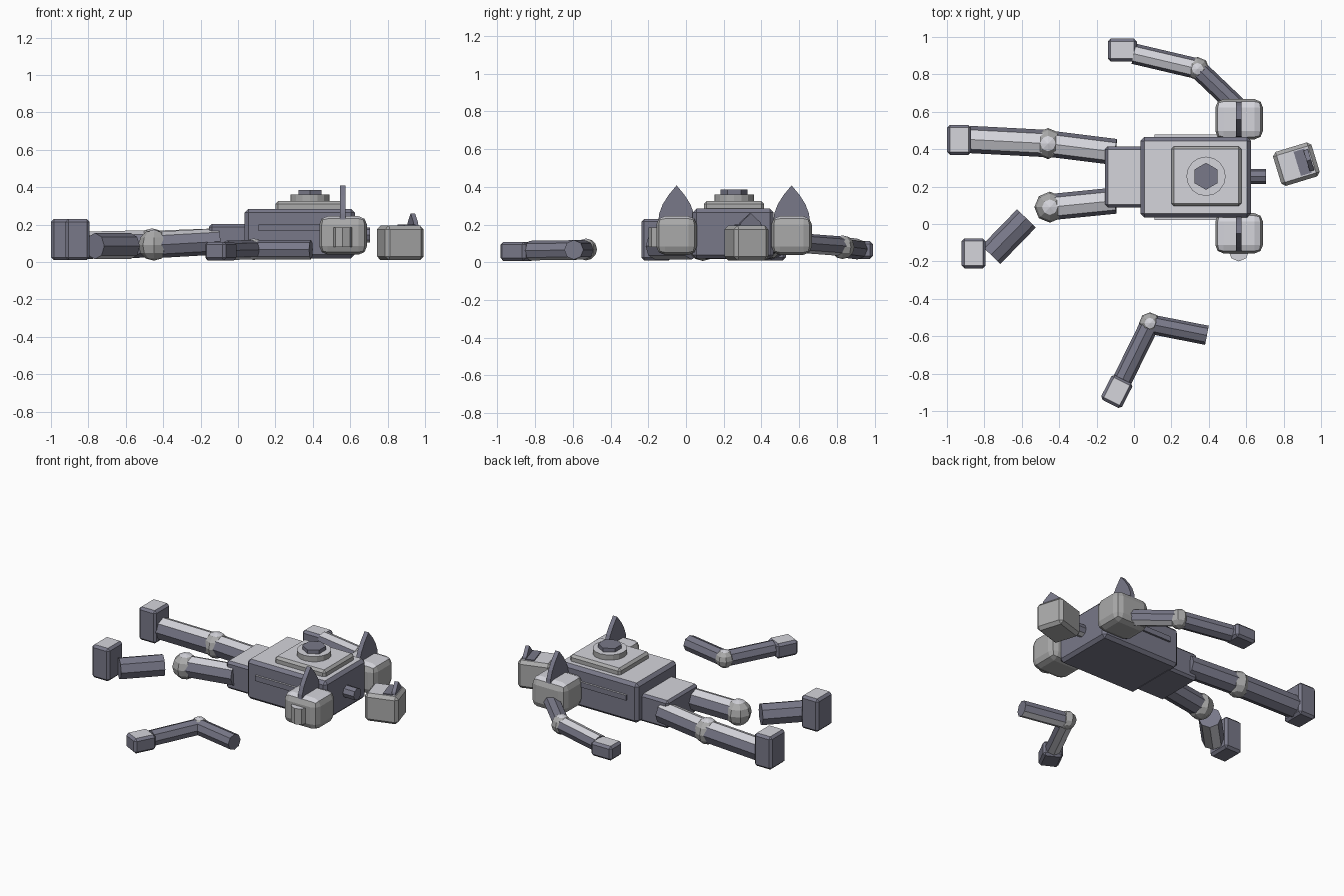
import bpy, bmesh, math
from mathutils import Matrix, Vector

cube = bpy.data.objects.get("Cube")
if cube:
    bpy.data.objects.remove(cube)


def material(name, colour):
    m = bpy.data.materials.new(name)
    m.use_nodes = True
    m.diffuse_color = (*colour, 1)
    m.node_tree.nodes["Principled BSDF"].inputs["Base Color"].default_value = (*colour, 1)
    return m


PALE = material("pale_upper_faces", (0.66, 0.66, 0.71))
MID = material("mid_grey", (0.40, 0.40, 0.40))
DARK = material("dark_blue_grey", (0.19, 0.19, 0.25))


def finish(name, bm, side, top=PALE):
    """Faces that look upward take the top colour, the rest the side colour."""
    bmesh.ops.recalc_face_normals(bm, faces=bm.faces)
    bm.normal_update()
    for f in bm.faces:
        f.material_index = int(f.normal.z > 0.75)
    mesh = bpy.data.meshes.new(name)
    bm.to_mesh(mesh)
    bm.free()
    mesh.materials.append(side)
    mesh.materials.append(top)
    obj = bpy.data.objects.new(name, mesh)
    bpy.context.collection.objects.link(obj)
    return obj


def box(name, centre, size, side=DARK, bevel=0.015, segments=1, turn=0, top=PALE):
    bm = bmesh.new()
    bmesh.ops.create_cube(bm, size=1, matrix=Matrix.Diagonal((*size, 1)))
    if bevel:
        bmesh.ops.bevel(bm, geom=bm.edges[:], offset=bevel, segments=segments,
                        profile=0.5, affect='EDGES')
    bm.transform(Matrix.Translation(centre) @ Matrix.Rotation(math.radians(turn), 4, 'Z'))
    return finish(name, bm, side, top)


def rod(name, start, end, radius, side=DARK, sides=8, top=PALE):
    a, b = Vector(start), Vector(end)
    d = b - a
    bm = bmesh.new()
    bmesh.ops.create_cone(bm, cap_ends=True, segments=sides, radius1=radius, radius2=radius,
                          depth=d.length)
    spin = d.to_track_quat('Z', 'Y').to_matrix().to_4x4()
    if abs(d.x) + abs(d.y) < 0.001:
        spin = Matrix.Identity(4)
    bm.transform(Matrix.Translation((a + b) / 2) @ spin)
    return finish(name, bm, side, top)


def ball(name, centre, radius):
    bm = bmesh.new()
    bmesh.ops.create_uvsphere(bm, u_segments=8, v_segments=6, radius=radius,
                              matrix=Matrix.Translation(centre))
    return finish(name, bm, MID)


def blade(name, origin, profile, thickness, side, turn=0):
    """Flat plate whose (y, z) outline is extruded along x."""
    bm = bmesh.new()
    face = bm.faces.new([bm.verts.new((-thickness / 2, y, z)) for y, z in profile])
    ext = bmesh.ops.extrude_face_region(bm, geom=[face])
    bmesh.ops.translate(bm, vec=(thickness, 0, 0),
                        verts=[v for v in ext["geom"] if isinstance(v, bmesh.types.BMVert)])
    bm.transform(Matrix.Translation(origin) @ Matrix.Rotation(math.radians(turn), 4, 'Z'))
    return finish(name, bm, side)


MIDLINE = 0.255

# Torso, pelvis and neck
box("torso", (0.33, 0.25, 0.152), (0.59, 0.43, 0.265), bevel=0.02)
box("pelvis", (-0.04, 0.252, 0.11), (0.23, 0.325, 0.185))
box("torso_side_rail", (0.34, 0.25, 0.182), (0.46, 0.455, 0.035), bevel=0)
rod("neck", (0.6, MIDLINE, 0.145), (0.705, MIDLINE, 0.145), 0.04)

# Chest plate with its round emblem base and hexagonal core
box("chest_plate", (0.387, MIDLINE, 0.295), (0.375, 0.32, 0.06), MID)
rod("chest_disc", (0.385, MIDLINE, 0.31), (0.385, MIDLINE, 0.36), 0.105, MID, 16)
rod("chest_core", (0.385, MIDLINE, 0.35), (0.385, MIDLINE, 0.385), 0.072, DARK, 6, DARK)

# Shoulders, each with an upright pointed fin
half = [(0.098 * (1 - t * t), 0.21 + 0.195 * t) for t in (0, 0.25, 0.5, 0.75)]
ogive = half + [(0, 0.408)] + [(-y, z) for y, z in reversed(half)]
for label, s in (("left", 1), ("right", -1)):
    y = MIDLINE + 0.305 * s
    box(label + "_shoulder", (0.562, y, 0.142), (0.255, 0.215, 0.205), MID, 0.045, 2)
    blade(label + "_shoulder_fin", (0.56, y, 0), ogive, 0.03, DARK)
rod("right_shoulder_socket", (0.56, -0.145, 0.08), (0.56, -0.145, 0.185), 0.055, MID)

# Severed head with visor and crest
TURN = 17
head = Vector((0.868, 0.32, 0.102))
spin = Matrix.Rotation(math.radians(TURN), 3, 'Z')
box("head", head, (0.215, 0.19, 0.185), MID, 0.02, turn=TURN)
box("visor", head + spin @ Vector((0.035, 0, 0.095)), (0.06, 0.135, 0.009), DARK, 0, turn=TURN,
    top=DARK)
crest = [(0.06, 0.19), (0.055, 0.21), (0, 0.26), (-0.055, 0.21), (-0.06, 0.19)]
at = head + spin @ Vector((0.07, 0, 0))
blade("head_crest", (at.x, at.y, 0), crest, 0.025, DARK, TURN)

# Legs: the left is whole, the right is broken below the knee
knees = {"left": (-0.46, 0.43, 0.097), "right": (-0.45, 0.09, 0.09)}
hips = {"left": (-0.1, 0.385, 0.11), "right": (-0.1, 0.125, 0.11)}
feet = {"left": (-0.935, 0.45, 0.12), "right": (-0.857, -0.157, 0.12)}
for label in knees:
    ball(label + "_knee", knees[label], 0.083)
    rod(label + "_thigh", knees[label], hips[label], 0.07)
    box(label + "_foot", feet[label], (0.128, 0.16, 0.22))
rod("left_shin", (-0.88, 0.452, 0.088), knees["left"], 0.073)
rod("right_shin", (-0.765, -0.165, 0.085), (-0.575, 0.03, 0.085), 0.07)

# Left arm, still attached
rod("left_upper_arm", (0.55, 0.63, 0.1), (0.34, 0.83, 0.085), 0.052)
ball("left_elbow", (0.34, 0.83, 0.08), 0.063)
rod("left_forearm", (0.34, 0.83, 0.08), (0.0, 0.91, 0.07), 0.055)
box("left_hand", (-0.062, 0.93, 0.065), (0.155, 0.122, 0.095))

# Right arm, lying apart
rod("right_upper_arm", (0.39, -0.595, 0.066), (0.085, -0.535, 0.066), 0.052)
ball("right_elbow", (0.085, -0.53, 0.068), 0.058)
rod("right_forearm", (0.085, -0.535, 0.066), (-0.06, -0.83, 0.062), 0.052)
box("right_hand", (-0.092, -0.895, 0.058), (0.15, 0.125, 0.1), turn=63)
